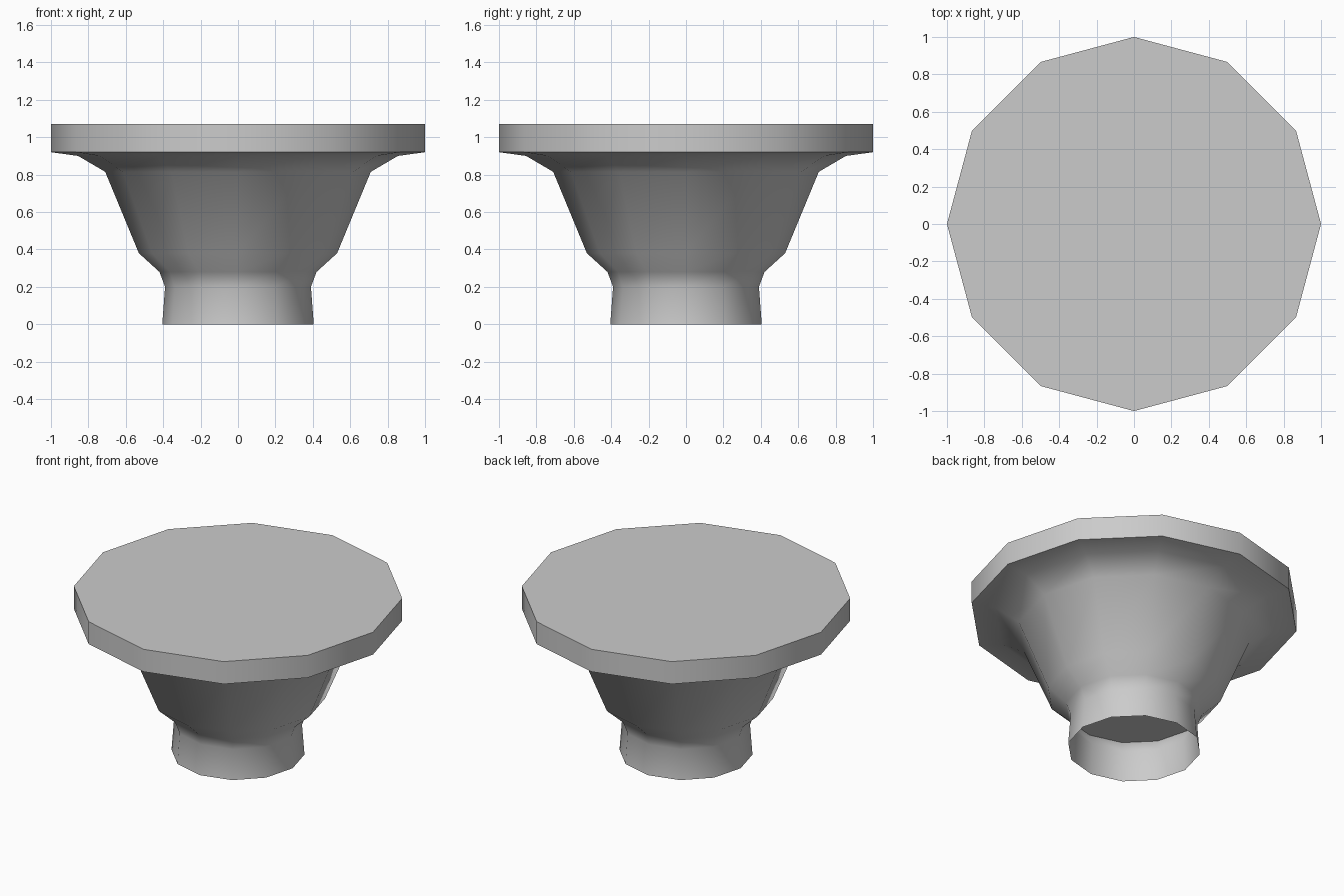
import bpy, bmesh, math

if "Cube" in bpy.data.objects:
    bpy.data.objects.remove(bpy.data.objects["Cube"])

SIDES = 12


def lathe(name, profile, cap=None):
    """Revolve (radius, z) points into a 12-sided shell; cap 'top' or 'both' closes ends."""
    bm = bmesh.new()
    rings = []
    for r, z in profile:
        rings.append([bm.verts.new((r * math.cos(2 * math.pi * i / SIDES),
                                    r * math.sin(2 * math.pi * i / SIDES), z))
                      for i in range(SIDES)])
    for low, high in zip(rings, rings[1:]):
        for i in range(SIDES):
            j = (i + 1) % SIDES
            bm.faces.new((low[i], low[j], high[j], high[i]))
    if cap == "top":
        bm.faces.new(rings[-1])
    elif cap == "bottom":
        bm.faces.new(rings[0][::-1])
    mesh = bpy.data.meshes.new(name)
    bm.to_mesh(mesh)
    bm.free()
    obj = bpy.data.objects.new(name, mesh)
    bpy.context.collection.objects.link(obj)
    bpy.ops.object.select_all(action='DESELECT')
    obj.select_set(True)
    bpy.context.view_layer.objects.active = obj
    bpy.ops.object.shade_smooth_by_angle(angle=math.radians(42))
    return obj


# Open foot, flared bowl and thick closed top slab in one shell
lathe("pedestal_body", [(0.405, 0), (0.39, 0.2), (0.42, 0.28), (0.53, 0.38),
                        (0.71, 0.815), (0.855, 0.90), (1.0, 0.92), (1.0, 1.07)], "top")

# Flat ceiling inside the hollow foot
lathe("foot_ceiling", [(0.42, 0.28)], "bottom")
